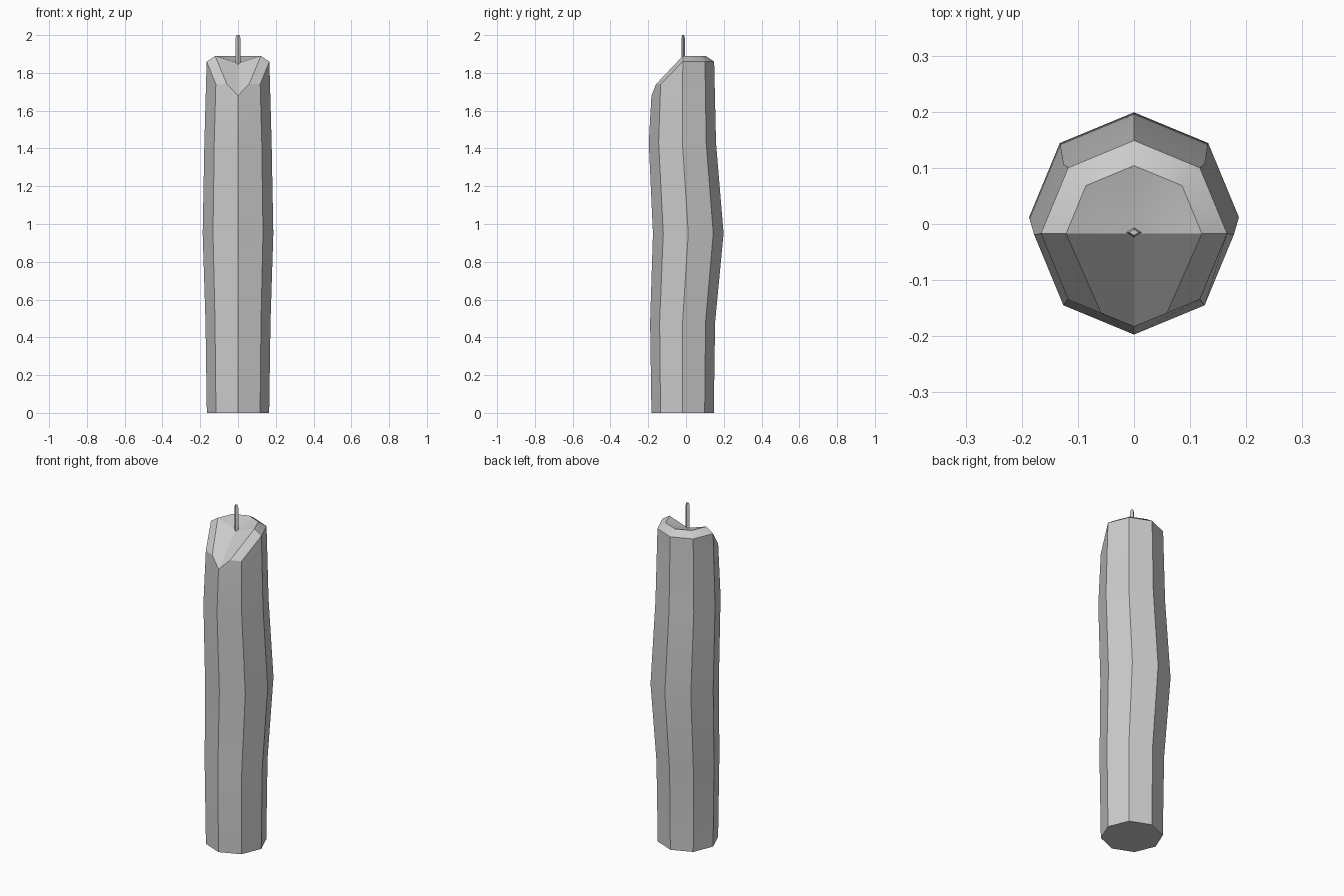
import bpy, bmesh
from math import cos, sin, pi

if "Cube" in bpy.data.objects:
    bpy.data.objects.remove(bpy.data.objects["Cube"])

def finish(bm, name):
    bmesh.ops.recalc_face_normals(bm, faces=bm.faces)
    me = bpy.data.meshes.new(name)
    bm.to_mesh(me)
    bm.free()
    ob = bpy.data.objects.new(name, me)
    bpy.context.collection.objects.link(ob)
    bpy.ops.object.select_all(action='DESELECT')
    bpy.context.view_layer.objects.active = ob
    ob.select_set(True)
    bpy.ops.object.shade_smooth_by_angle(angle=pi / 6)
    return ob

def ring(bm, n, rx, ry, cy, zs):
    return [bm.verts.new((rx * cos(2 * pi * i / n), cy + ry * sin(2 * pi * i / n), zs[i]))
            for i in range(n)]

def bridge(bm, a, b, skip=()):
    n = len(a)
    for i in range(n):
        if i not in skip:
            j = (i + 1) % n
            bm.faces.new((a[i], a[j], b[j], b[i]))

# Wax body: wavy octagonal column, top ring dips at the front
bm = bmesh.new()
CY = -0.017
rings = [ring(bm, 8, r, r, cy, [z] * 8) for z, cy, r in
         [(0, -0.018, 0.165), (0.48, -0.018, 0.172), (0.95, 0.012, 0.187), (1.43, -0.019, 0.178)]]
top = ring(bm, 8, 0.166, 0.166, CY, [1.86] * 5 + [1.74, 1.68, 1.74])
bm.faces.new(rings[0])
for a, b in zip(rings, rings[1:]):
    bridge(bm, a, b)
bridge(bm, rings[3], top, skip=(5, 6))

# Bevelled rim around the back half, with a shallow bowl
rim = [bm.verts.new((0.121 * cos(pi * i / 4), CY + 0.121 * sin(pi * i / 4), 1.89)) for i in range(5)]
center = bm.verts.new((0, CY, 1.85))
for i in range(4):
    bm.faces.new((top[i], top[i + 1], rim[i + 1], rim[i]))
    bm.faces.new((rim[i], rim[i + 1], center))

# Melted slope and drip channel at the front, both sides
for side, diag, inner in ((0, 7, rim[0]), (4, 5, rim[4])):
    p = (top[diag].co + top[6].co) / 2
    mid = bm.verts.new((p.x, p.y, 1.74))
    bm.faces.new((rings[3][diag], rings[3][6], top[6], mid, top[diag]))
    bm.faces.new((top[side], inner, mid, top[diag]))
    bm.faces.new((inner, center, top[6], mid))
finish(bm, "candle_wax")

# Wick: thin four-sided rod with tapered tip
bm = bmesh.new()
w = [ring(bm, 4, 0.014 * s, 0.009 * s, -0.015, [z] * 4)
     for z, s in ((1.83, 1), (1.98, 1), (2.0, 0.6))]
bridge(bm, w[0], w[1])
bridge(bm, w[1], w[2])
bm.faces.new(w[0])
bm.faces.new(w[2])
finish(bm, "wick")
